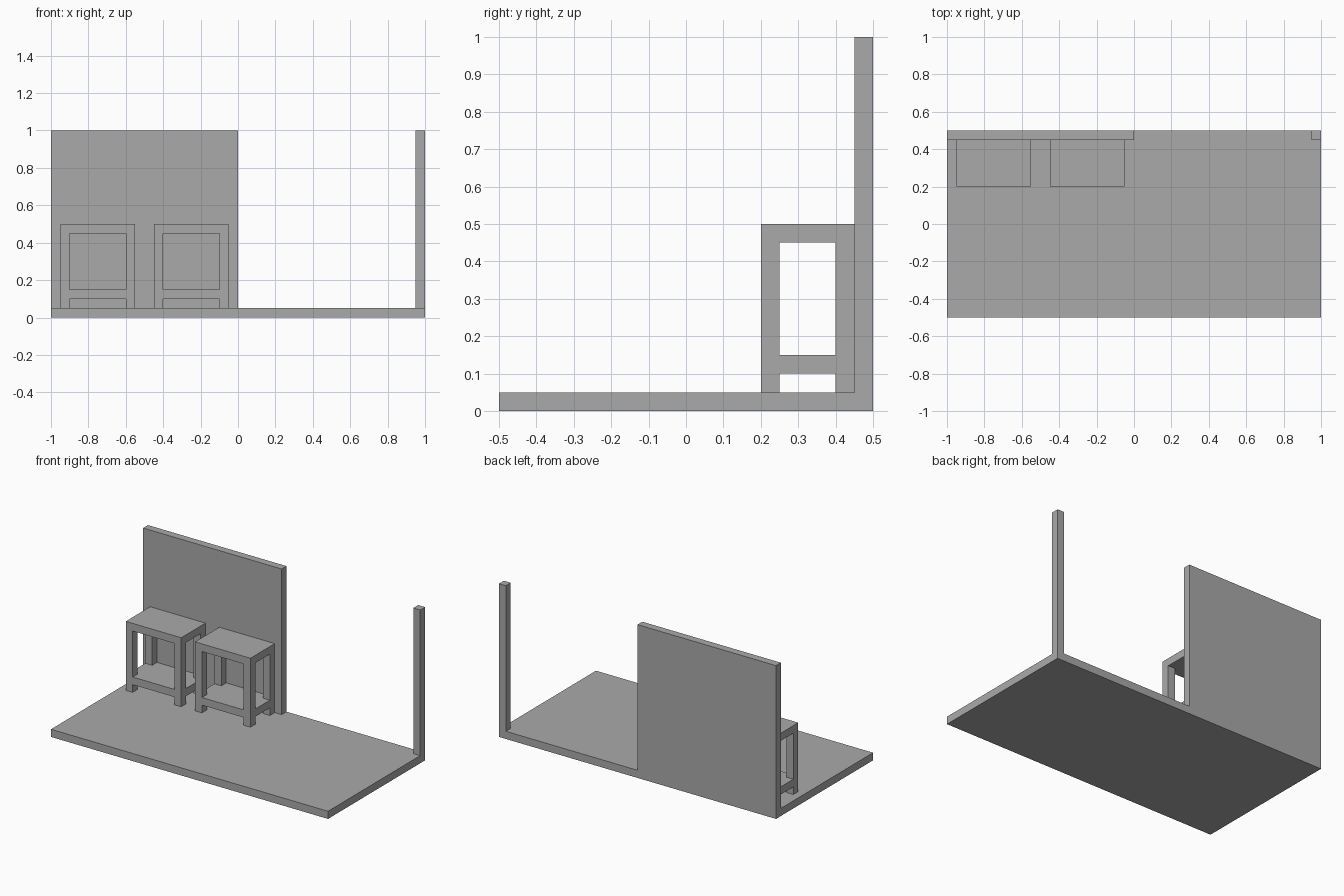
import bpy
import bmesh
from mathutils import Matrix, Vector

default = bpy.data.objects.get("Cube")
if default:
    bpy.data.objects.remove(default, do_unlink=True)

# Single grey material
grey = bpy.data.materials.new("plain grey")
grey.use_nodes = True
colour = (0.4, 0.4, 0.4, 1)
grey.diffuse_color = colour
grey.node_tree.nodes["Principled BSDF"].inputs["Base Color"].default_value = colour

T = 0.05  # common thickness of boards and posts


def add_box(bm, low, high):
    low, high = Vector(low), Vector(high)
    size = Matrix.Diagonal((high - low).to_4d())
    bmesh.ops.create_cube(bm, size=1, matrix=Matrix.Translation((low + high) / 2) @ size)


def make_object(name, boxes):
    bm = bmesh.new()
    for low, high in boxes:
        add_box(bm, low, high)
    mesh = bpy.data.meshes.new(name)
    bm.to_mesh(mesh)
    bm.free()
    mesh.materials.append(grey)
    obj = bpy.data.objects.new(name, mesh)
    bpy.context.collection.objects.link(obj)


def make_stool(side, x0, x1, y0=0.2, y1=0.45):
    # Seat and lower shelf share the full footprint
    make_object(side + "_stool_seat", [((x0, y0, 0.45), (x1, y1, 0.5))])
    make_object(side + "_stool_shelf", [((x0, y0, 0.1), (x1, y1, 0.15))])
    # Four square legs, interrupted by the shelf
    legs = [((x, y, z0), (x + T, y + T, z1))
            for x in (x0, x1 - T) for y in (y0, y1 - T)
            for z0, z1 in ((T, 0.1), (0.15, 0.45))]
    make_object(side + "_stool_legs", legs)


# Floor, back wall and corner post
make_object("floor", [((-1, -0.5, 0), (1, 0.5, T))])
make_object("back_wall", [((-1, 0.5 - T, T), (0, 0.5, 1))])
make_object("corner_post", [((1 - T, 0.5 - T, T), (1, 0.5, 1))])

# Pair of stools against the wall
make_stool("right", -0.95, -0.55)
make_stool("left", -0.45, -0.05)
